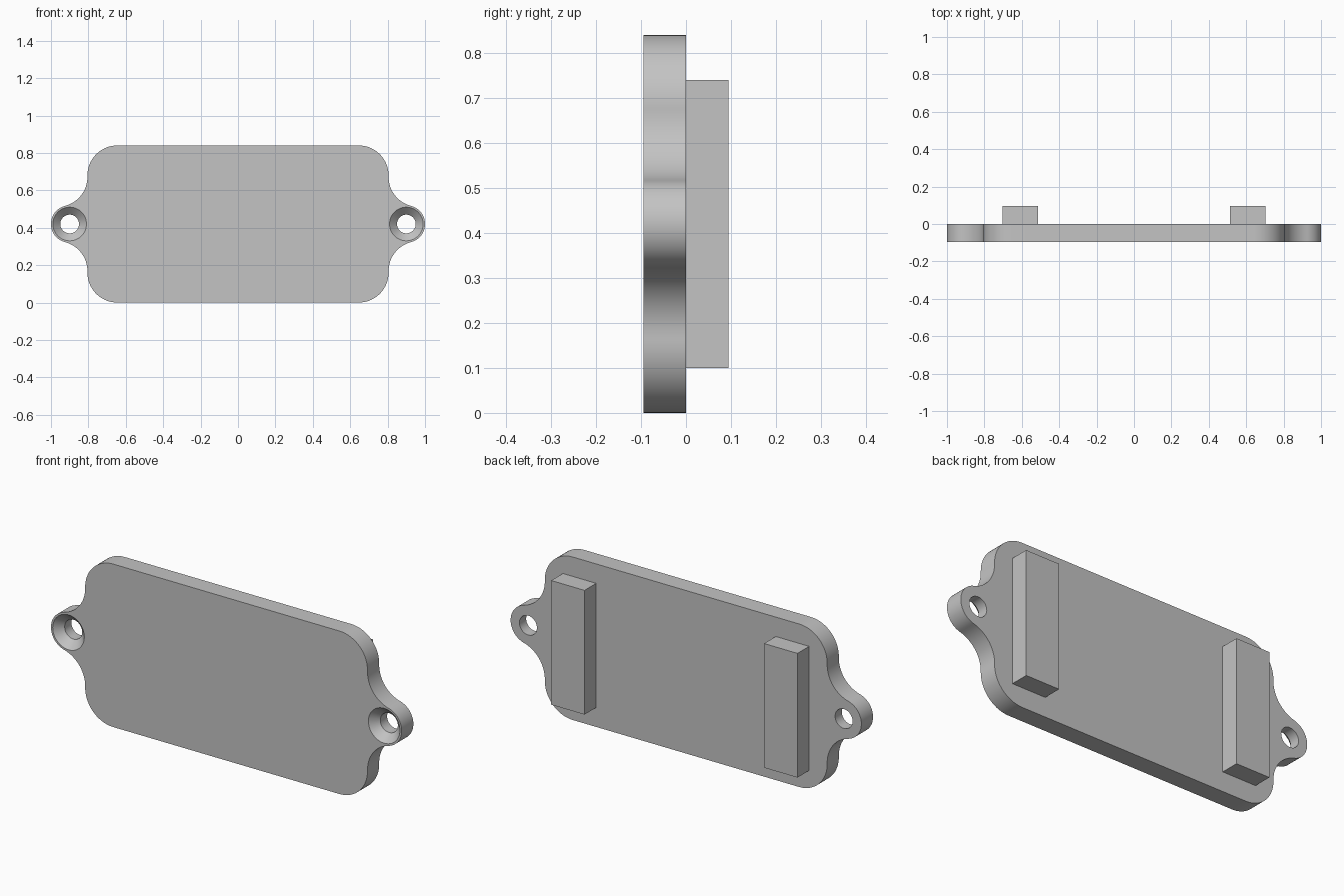
import bpy, bmesh
from math import cos, sin, pi, atan2, sqrt

cube = bpy.data.objects.get("Cube")
if cube:
    bpy.data.objects.remove(cube)

HALF_W, MID_Z, CORNER = 0.805, 0.42, 0.16     # plate body
EAR_X, EAR_R, FILLET = 0.9, 0.1, 0.16         # screw ears
HOLE_R, SINK_R, SINK_DEPTH = 0.05, 0.09, 0.04
THICK = 0.095

grey = bpy.data.materials.new("light grey")
grey.use_nodes = True
grey.diffuse_color = (0.55, 0.55, 0.55, 1)
grey.node_tree.nodes["Principled BSDF"].inputs["Base Color"].default_value = (0.55, 0.55, 0.55, 1)


def make_object(name, bm):
    bmesh.ops.recalc_face_normals(bm, faces=bm.faces)
    mesh = bpy.data.meshes.new(name)
    bm.to_mesh(mesh)
    bm.free()
    obj = bpy.data.objects.new(name, mesh)
    mesh.materials.append(grey)
    bpy.context.collection.objects.link(obj)
    return obj


def arc(cx, cz, r, start, end, steps):
    angles = [start + (end - start) * i / steps for i in range(steps + 1)]
    return [(cx + r * cos(a), cz + r * sin(a)) for a in angles]


def plate_outline():
    # One quarter: ear, tangent fillet, rounded corner; then mirrored
    dx = HALF_W + FILLET - EAR_X
    dz = sqrt((FILLET + EAR_R) ** 2 - dx ** 2)
    a = atan2(dz, dx)
    quarter = arc(EAR_X, 0, EAR_R, 0, a, 14)
    quarter += arc(EAR_X + dx, dz, FILLET, a + pi, pi, 16)[1:]
    quarter += arc(HALF_W - CORNER, MID_Z - CORNER, CORNER, 0, pi / 2, 18)
    half = quarter + [(-x, z) for x, z in reversed(quarter)]
    return half[:-1] + [(-x, -z) for x, z in half[:-1]]


def make_plate():
    bm = bmesh.new()
    face = bm.faces.new([bm.verts.new((x, -THICK, z + MID_Z)) for x, z in plate_outline()])
    ext = bmesh.ops.extrude_face_region(bm, geom=[face], use_keep_orig=True)
    verts = [g for g in ext["geom"] if isinstance(g, bmesh.types.BMVert)]
    bmesh.ops.translate(bm, verts=verts, vec=(0, THICK, 0))
    return make_object("plate", bm)


def make_hole_cutter(name, x):
    # Countersunk screw hole: straight bore widening to the front
    steps, over = 48, 0.02
    profile = [(SINK_R + over, -THICK - over * SINK_DEPTH / (SINK_R - HOLE_R)),
               (HOLE_R, SINK_DEPTH - THICK), (HOLE_R, over)]
    bm = bmesh.new()
    rings = [[bm.verts.new((px, y, pz)) for px, pz in arc(x, MID_Z, r, 0, 2 * pi, steps)[:-1]]
             for r, y in profile]
    for low, high in zip(rings, rings[1:]):
        for i in range(steps):
            j = (i + 1) % steps
            bm.faces.new((low[i], low[j], high[j], high[i]))
    bm.faces.new(rings[0])
    bm.faces.new(rings[-1])
    return make_object(name, bm)


# Plate with a screw hole in each ear
plate = make_plate()
bpy.context.view_layer.objects.active = plate
for side, x in (("left", EAR_X), ("right", -EAR_X)):
    cutter = make_hole_cutter(side + "_hole_cutter", x)
    cutter.hide_render = True
    mod = plate.modifiers.new("screw hole", "BOOLEAN")
    mod.operation, mod.solver, mod.object = "DIFFERENCE", "EXACT", cutter
    bpy.ops.object.modifier_apply(modifier=mod.name)
    bpy.data.objects.remove(cutter)

bpy.ops.object.select_all(action="DESELECT")
plate.select_set(True)
bpy.ops.object.shade_smooth_by_angle(angle=pi / 6)

# Upright bars on the back
for side, x in (("left", 0.607), ("right", -0.607)):
    bm = bmesh.new()
    bmesh.ops.create_cube(bm, size=1)
    bmesh.ops.scale(bm, verts=bm.verts, vec=(0.19, THICK, 0.64))
    bmesh.ops.translate(bm, verts=bm.verts, vec=(x, THICK / 2, MID_Z))
    make_object(side + "_back_bar", bm)
